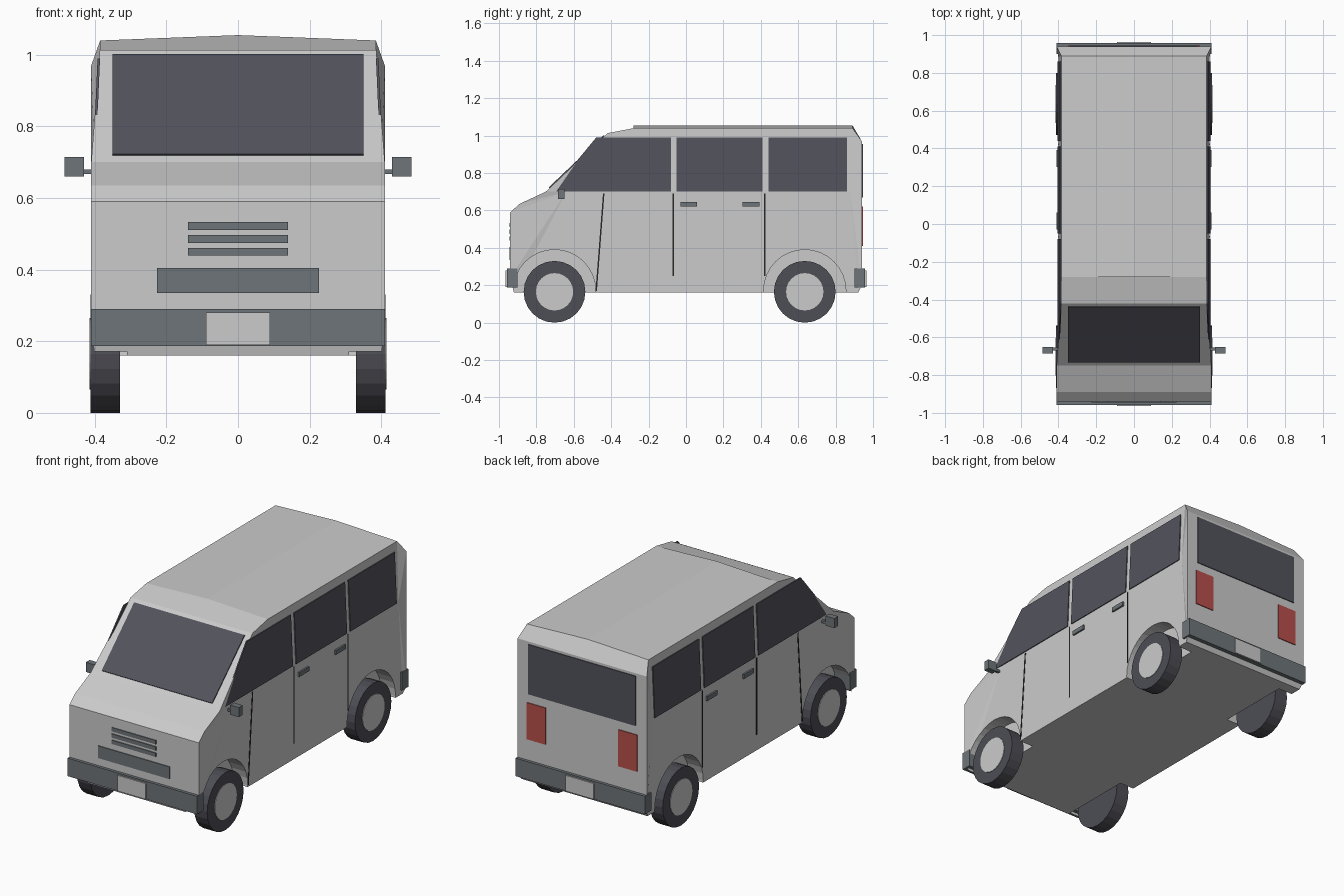
import bpy, bmesh, math
from mathutils import Vector, Matrix

cube = bpy.data.objects.get("Cube")
if cube:
    bpy.data.objects.remove(cube, do_unlink=True)


def material(name, r, g, b):
    m = bpy.data.materials.new(name)
    m.use_nodes = True
    m.diffuse_color = (r, g, b, 1)
    m.node_tree.nodes["Principled BSDF"].inputs["Base Color"].default_value = (r, g, b, 1)
    return m


PAINT = material("light grey paint", .6, .6, .6)
GLASS = material("dark glass", .085, .085, .11)
TRIM = material("grey trim", .155, .178, .19)
TYRE = material("tyre rubber", .075, .075, .092)
RED = material("red lamp", .48, .08, .07)
SEAM = material("dark seam", .02, .02, .022)


def finish(name, bm, mat):
    bmesh.ops.recalc_face_normals(bm, faces=bm.faces)
    mesh = bpy.data.meshes.new(name)
    bm.to_mesh(mesh)
    bm.free()
    mesh.materials.append(mat)
    ob = bpy.data.objects.new(name, mesh)
    bpy.context.collection.objects.link(ob)
    return ob


def plate(name, points, depth, mat):
    """Prism: a polygon pushed along the depth vector."""
    bm = bmesh.new()
    face = bm.faces.new([bm.verts.new(p) for p in points])
    new = bmesh.ops.extrude_face_region(bm, geom=[face])["geom"]
    bmesh.ops.translate(bm, vec=Vector(depth),
                        verts=[v for v in new if isinstance(v, bmesh.types.BMVert)])
    return finish(name, bm, mat)


def box(name, x, y, z, mat):
    pts = [(x[0], y[0], z[0]), (x[1], y[0], z[0]), (x[1], y[0], z[1]), (x[0], y[0], z[1])]
    return plate(name, pts, (0, y[1] - y[0], 0), mat)


def cylinder(name, x0, x1, y, z, radius, sides, mat):
    bm = bmesh.new()
    bmesh.ops.create_cone(bm, cap_ends=True, segments=sides, radius1=radius, radius2=radius,
                          depth=abs(x1 - x0),
                          matrix=Matrix.Translation(((x0 + x1) / 2, y, z))
                          @ Matrix.Rotation(math.pi / 2, 4, 'Y'))
    return finish(name, bm, mat)


# Body shell: named points (half width, y, z), mirrored across x
shell = {
    "sill_f": (.40, -.92, .16), "nose_low": (.41, -.94, .24), "nose_top": (.41, -.94, .59),
    "hood": (.41, -.89, .635), "cowl": (.41, -.75, .70), "belt_f": (.40, -.64, .70),
    "screen_top": (.386, -.42, 1.013), "roof_f": (.385, -.28, 1.04),
    "roof_r": (.385, .89, 1.04), "tail_top": (.41, .94, .97), "tail_low": (.41, .94, .2),
    "sill_r": (.40, .92, .16), "belt_r": (.40, .88, .70),
}
side_faces = [
    "sill_f belt_f belt_r sill_r", "sill_f nose_low belt_f", "nose_low nose_top belt_f",
    "nose_top hood belt_f", "hood cowl belt_f", "cowl screen_top belt_f",
    "belt_f screen_top roof_f roof_r belt_r", "belt_r roof_r tail_top",
    "belt_r tail_top tail_low", "belt_r tail_low sill_r",
]
loop = ["roof_r", "tail_top", "tail_low", "sill_r", "sill_f", "nose_low", "nose_top",
        "hood", "cowl", "screen_top", "roof_f"]
bm = bmesh.new()
V = {(k, s): bm.verts.new((s * p[0], p[1], p[2])) for k, p in shell.items() for s in (1, -1)}
ridge = {k: bm.verts.new((0, shell[k][1], 1.055)) for k in ("roof_f", "roof_r")}
for s in (1, -1):
    for f in side_faces:
        bm.faces.new([V[k, s] for k in f.split()])
    bm.faces.new([V["roof_f", s], V["roof_r", s], ridge["roof_r"], ridge["roof_f"]])
for a, b in zip(loop, loop[1:]):
    quad = [V[a, 1], V[b, 1], V[b, -1], V[a, -1]]
    if a in ridge:
        quad.append(ridge[a])
    if b in ridge:
        quad.insert(2, ridge[b])
    bm.faces.new(quad)
body = finish("body_shell", bm, PAINT)

# Wheels and wheel wells
AXLES = {"front": -.703, "rear": .635}
for end, y in AXLES.items():
    for s, side in ((1, "left"), (-1, "right")):
        cutter = cylinder("well_cutter", s * .31, s * .5, y, .17, .22, 32, PAINT)
        mod = body.modifiers.new("well", 'BOOLEAN')
        mod.operation, mod.object, mod.solver = 'DIFFERENCE', cutter, 'EXACT'
        bpy.context.view_layer.objects.active = body
        bpy.ops.object.modifier_apply(modifier=mod.name)
        bpy.data.objects.remove(cutter, do_unlink=True)
        cylinder(f"{end}_{side}_tyre", s * .33, s * .412, y, .165, .165, 24, TYRE)
        cylinder(f"{end}_{side}_hub", s * .39, s * .415, y, .165, .1, 24, PAINT)

# Bumpers and number plates
for end, s in (("front", -1), ("rear", 1)):
    box(f"{end}_bumper", (-.41, .41), (s * .9, s * .957), (.187, .29), TRIM)
    box(f"{end}_number_plate", (-.09, .09), (s * .955, s * .964), (.19, .28), PAINT)

# Front grille
for z in (.45, .486, .522):
    box("grille_bar", (-.14, .14), (-.945, -.938), (z - .011, z + .011), TRIM)
box("lower_grille", (-.226, .226), (-.945, -.938), (.335, .405), TRIM)

# Windscreen lies along the sloping front
low, high = Vector(shell["cowl"][1:]), Vector(shell["screen_top"][1:])
run = high - low
out = Vector((0, -run.y, run.x)).normalized()
out = Vector((0, -run[1], run[0])).normalized()
ends = [low + run * t for t in (.06, .95)]
plate("windscreen", [(x, *ends[i]) + tuple() for x, i in ((-.35, 0), (.35, 0), (.35, 1), (-.35, 1))],
      out * .006, GLASS)

# Rear window and tail lamps
box("rear_window", (-.34, .34), (.938, .945), (.67, .955), GLASS)
for s in (1, -1):
    box("tail_lamp", (s * .23, s * .35), (.938, .945), (.41, .62), RED)

# Side windows, seams, handles and mirrors
panes = {
    "front_side_window": ((-.72, .7), (-.08, .7), (-.08, .99), (-.48, .99)),
    "middle_side_window": ((-.05, .7), (.41, .7), (.41, .99), (-.05, .99)),
    "rear_side_window": ((.44, .7), (.86, .7), (.86, .99), (.44, .99)),
}
seams = ((-.067, -.067, .25), (.422, .422, .25), (-.44, -.48, .17))
for s in (1, -1):
    for name, outline in panes.items():
        pts = [(s * (.398 - .044 * (z - .7)), y, z) for y, z in outline]
        plate(name, pts, (s * .007, 0, 0), GLASS)
    for top, bottom, z in seams:
        w = .004
        pts = [(s * .398, y, h) for y, h in
               ((bottom - w, z), (bottom + w, z), (top + w, .69), (top - w, .69))]
        plate("door_seam", pts, (s * .004, 0, 0), SEAM)
    for y in (.015, .347):
        box("door_handle", (s * .395, s * .41), (y - .045, y + .045), (.62, .645), TRIM)
    box("mirror_stalk", (s * .395, s * .435), (-.67, -.655), (.667, .68), TRIM)
    box("mirror", (s * .43, s * .485), (-.685, -.65), (.66, .715), TRIM)
